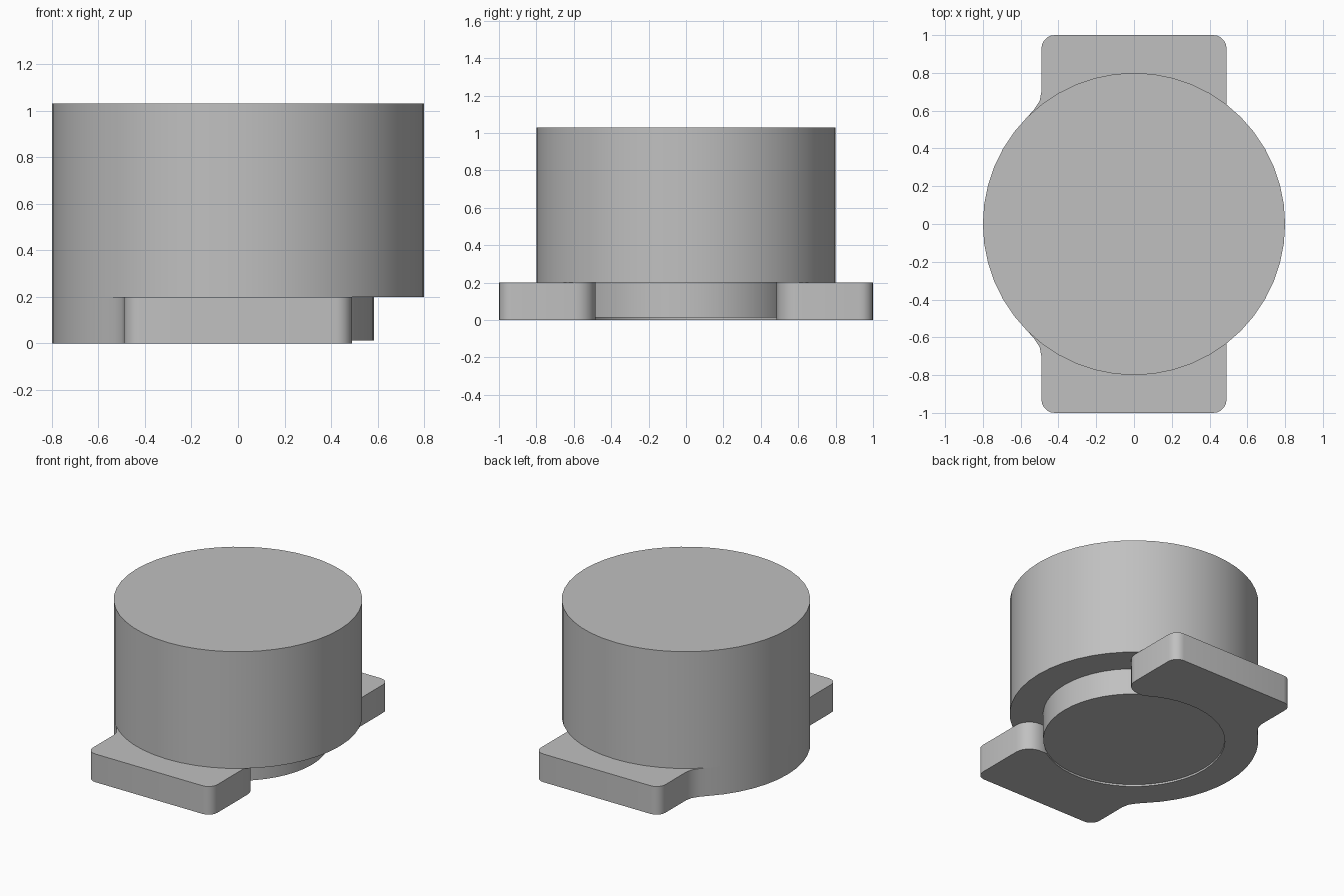
import bpy, bmesh
from math import cos, sin, radians

if "Cube" in bpy.data.objects:
    bpy.data.objects.remove(bpy.data.objects["Cube"], do_unlink=True)

COLOUR = (0.53, 0.53, 0.53, 1)
grey = bpy.data.materials.new("plain grey")
grey.use_nodes = True
grey.diffuse_color = COLOUR
grey.node_tree.nodes["Principled BSDF"].inputs["Base Color"].default_value = COLOUR

BODY_R, CORE_R, TAB_X, TAB_Y, SLOT_Y = 0.8, 0.585, 0.49, 1.0, 0.485
STEP = 7.5  # degrees per side of every round part


def arc(cx, cy, r, start, end, steps):
    angles = [radians(start + (end - start) * i / steps) for i in range(steps + 1)]
    return [(cx + r * cos(a), cy + r * sin(a)) for a in angles]


def prism(name, outline, z0, z1):
    """Extrude a flat outline between two heights."""
    bm = bmesh.new()
    face = bm.faces.new([bm.verts.new((x, y, z0)) for x, y in outline])
    top = bmesh.ops.extrude_face_region(bm, geom=[face])["geom"]
    bmesh.ops.translate(bm, vec=(0, 0, z1 - z0),
                        verts=[v for v in top if isinstance(v, bmesh.types.BMVert)])
    bmesh.ops.recalc_face_normals(bm, faces=bm.faces)
    mesh = bpy.data.meshes.new(name)
    bm.to_mesh(mesh)
    bm.free()
    mesh.materials.append(grey)
    obj = bpy.data.objects.new(name, mesh)
    bpy.context.collection.objects.link(obj)
    bpy.ops.object.select_all(action="DESELECT")
    obj.select_set(True)
    bpy.context.view_layer.objects.active = obj
    bpy.ops.object.shade_smooth_by_angle(angle=radians(32))


def disc(r):
    return arc(0, 0, r, 0, 360 - STEP, int(360 / STEP) - 1)


# Main round housing and the slightly recessed core beneath it
prism("body", disc(BODY_R), 0.2, 1.03)
prism("core", disc(CORE_R), 0.013, 0.2)

# C-shaped base plate: outer rim, blended into a rounded tab, then the inner rim
outer, inner = 0.07, 0.11
half = arc(0, 0, BODY_R, 180, 135, 6)
half += [(-0.53, 0.605), (-0.5, 0.65), (-TAB_X, 0.7)]
half += arc(-TAB_X + outer, TAB_Y - outer, outer, 180, 90, 5)
half += arc(TAB_X - outer, TAB_Y - outer, outer, 90, 0, 5)
half += arc(TAB_X - inner, SLOT_Y + inner, inner, 0, -90, 6)
half += arc(0, 0, CORE_R, 56, 180, 16)
# Mirror the half, leaving out the two points on the centre line
plate_half = half[:-1]
for side, name in ((1, "base_plate_back"), (-1, "base_plate_front")):
    prism(name, [(x, side * y) for x, y in plate_half] + [(-CORE_R, 0)], 0, 0.2)
